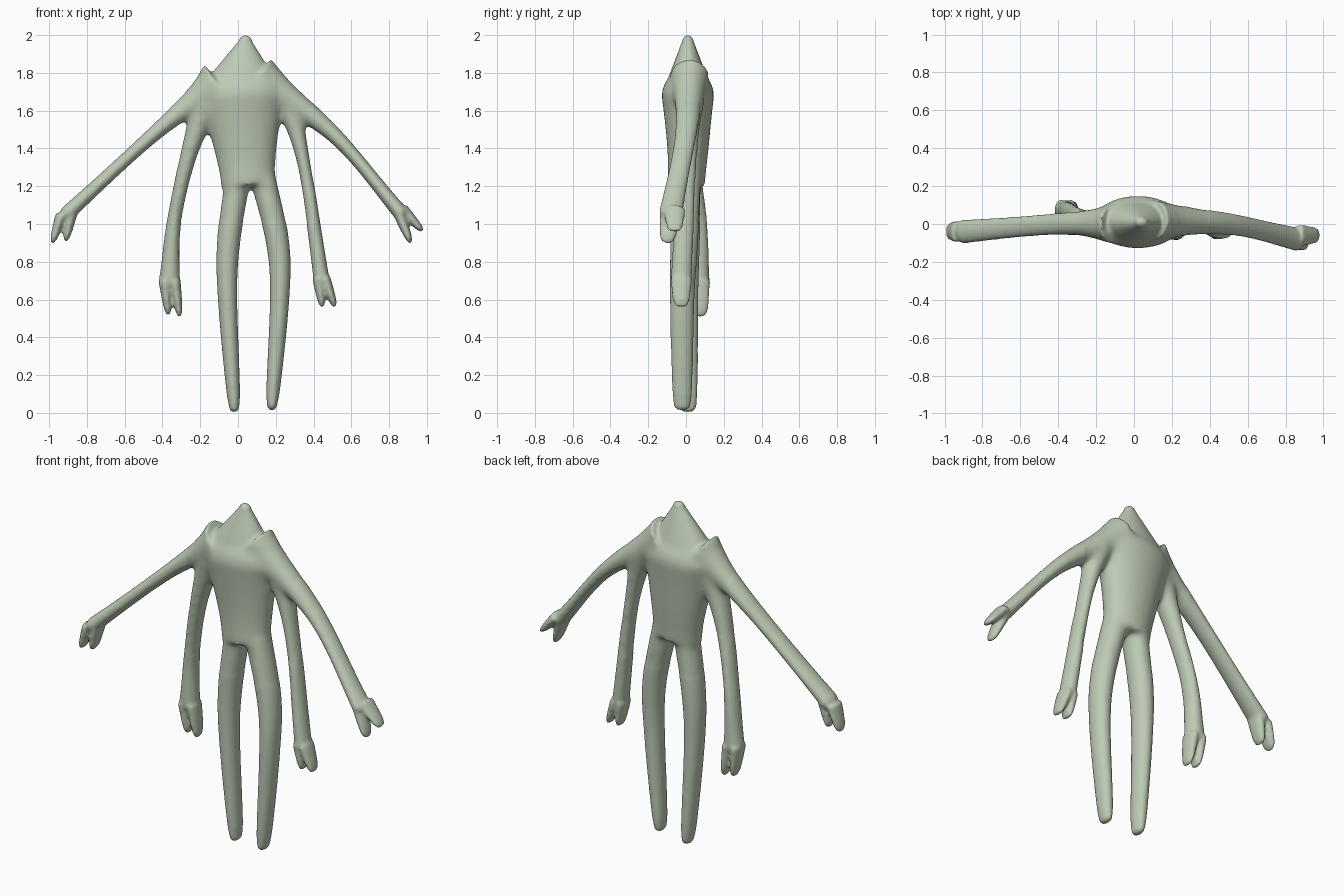
import bpy, bmesh, math
from mathutils import Vector

cube = bpy.data.objects.get("Cube")
if cube:
    bpy.data.objects.remove(cube)

skin = bpy.data.materials.new("pale_sage_skin")
skin.use_nodes = True
sage = (0.51, 0.59, 0.46, 1)
skin.diffuse_color = sage
skin.node_tree.nodes["Principled BSDF"].inputs["Base Color"].default_value = sage

SIDES, STEPS, CAP = 24, 10, 6
bm = bmesh.new()


def spline_point(before, start, end, after, t):
    """Catmull-Rom point between start and end."""
    linear = (end - before) / 2
    leaving = (after - start) / 2
    gap = end - start
    return start + t * (linear + t * (3 * gap - 2 * linear - leaving
                                      + t * (linear + leaving - 2 * gap)))


def add_ring(centre, tangent, width, depth):
    side = tangent.cross(Vector((0, 1, 0))).normalized()
    across = side.cross(tangent).normalized()
    ring = []
    for k in range(SIDES):
        angle = math.tau * k / SIDES
        offset = side * width * math.cos(angle) + across * depth * math.sin(angle)
        ring.append(bm.verts.new(centre + offset))
    return ring


def limb(points, thin, root=(0, 0), end=(0, 0), power=1):
    """Elliptical tube; (width, depth) = thin, plus root fading out, plus end fading in."""
    points = [Vector(p) for p in points]
    points = [2 * points[0] - points[1], *points, 2 * points[-1] - points[-2]]
    path = [spline_point(*points[i:i + 4], k / STEPS)
            for i in range(len(points) - 3) for k in range(STEPS)]
    path.append(points[-2])
    last = len(path) - 1
    thin, root, end = Vector(thin), Vector(root), Vector(end)
    rings = []
    for i, centre in enumerate(path):
        t = i / last
        tangent = (path[min(i + 1, last)] - path[max(i - 1, 0)]).normalized()
        size = thin + root * (1 - t) ** power + end * t ** power
        rings.append(add_ring(centre, tangent, *size))
    # Rounded end
    for k in range(1, CAP):
        angle = math.pi / 2 * k / CAP
        tip = path[-1] + tangent * min(size) * math.sin(angle)
        rings.append(add_ring(tip, tangent, *(size * math.cos(angle))))
    for lower, upper in zip(rings, rings[1:]):
        for k in range(SIDES):
            j = (k + 1) % SIDES
            bm.faces.new((lower[k], lower[j], upper[j], upper[k]))
    bm.faces.new(rings[0][::-1])
    bm.faces.new(rings[-1])


def leg(*points):
    limb(points, thin=(.027, .045), root=(.042, .035), power=.5)


def upper_arm(*points):
    limb(points, thin=(.029, .048), root=(.1, .06), end=(.012, .015), power=3)


def lower_arm(*points, palm):
    limb(points, thin=(.029, .05), root=(.05, .03), end=(palm, .005), power=3)


def finger(*points):
    limb(points, thin=(.012, .034), root=(.019, .024), power=.5)


# Trunk widening upward into the shoulders, then the blunt peak
limb([(.055, 0, 1.2), (.04, .01, 1.4), (.02, .01, 1.68)],
     thin=(.145, .1), end=(.09, .04), power=2)
limb([(.02, .01, 1.68), (.04, .01, 1.97)], thin=(.035, .03), root=(.21, .11))

# Legs
leg((0, 0, 1.25), (-.05, 0, .9), (-.055, 0, .6), (-.02, .01, .03))
leg((.13, 0, 1.25), (.21, -.01, .9), (.22, -.02, .6), (.18, -.02, .04))

# Upper arms
upper_arm((-.1, 0, 1.74), (-.4, 0, 1.515), (-.9, -.04, 1.06))
upper_arm((.1, .02, 1.77), (.5, 0, 1.48), (.86, -.08, 1.06))

# Lower arms, the right one with the broader palm
lower_arm((-.17, 0, 1.64), (-.265, .02, 1.35), (-.34, .06, 1), (-.363, .07, .7), palm=.027)
lower_arm((.26, .02, 1.66), (.32, .01, 1.45), (.37, 0, 1.2), (.44, -.025, .72), palm=.013)

# Two fingers on each upper hand
finger((-.935, -.04, 1.05), (-.98, -.04, .91))
finger((-.88, -.04, 1.06), (-.91, -.04, .92))
finger((.87, -.06, 1.08), (.97, -.06, .97))
finger((.85, -.08, 1.06), (.91, -.1, .91))

# Two fingers on each lower hand
finger((-.39, .07, .7), (-.37, .075, .53))
finger((-.335, .07, .7), (-.31, .075, .52))
finger((.425, -.025, .71), (.445, -.025, .57))
finger((.46, -.025, .71), (.51, -.025, .57))

bmesh.ops.recalc_face_normals(bm, faces=bm.faces)
mesh = bpy.data.meshes.new("creature_body")
bm.to_mesh(mesh)
bm.free()
body = bpy.data.objects.new("creature_body", mesh)
bpy.context.collection.objects.link(body)

# Fuse the limbs into one skin
fuse = body.modifiers.new("fuse", 'REMESH')
fuse.mode = 'VOXEL'
fuse.voxel_size = .009
graph = bpy.context.evaluated_depsgraph_get()
fused = bpy.data.meshes.new_from_object(body.evaluated_get(graph))
body.modifiers.clear()
body.data = fused

# Blend the joints strongly and the thin ends lightly
bm = bmesh.new()
bm.from_mesh(fused)
joints = [v for v in bm.verts if abs(v.co.x - .04) < .36 and 1 < v.co.z < 1.8]
for verts, rounds in ((joints, 20), (bm.verts[:], 4)):
    for _ in range(rounds):
        bmesh.ops.smooth_vert(bm, verts=verts, factor=.5,
                              use_axis_x=True, use_axis_y=True, use_axis_z=True)
for face in bm.faces:
    face.smooth = True
    face.material_index = 0
bm.to_mesh(fused)
bm.free()
fused.materials.clear()
fused.materials.append(skin)
